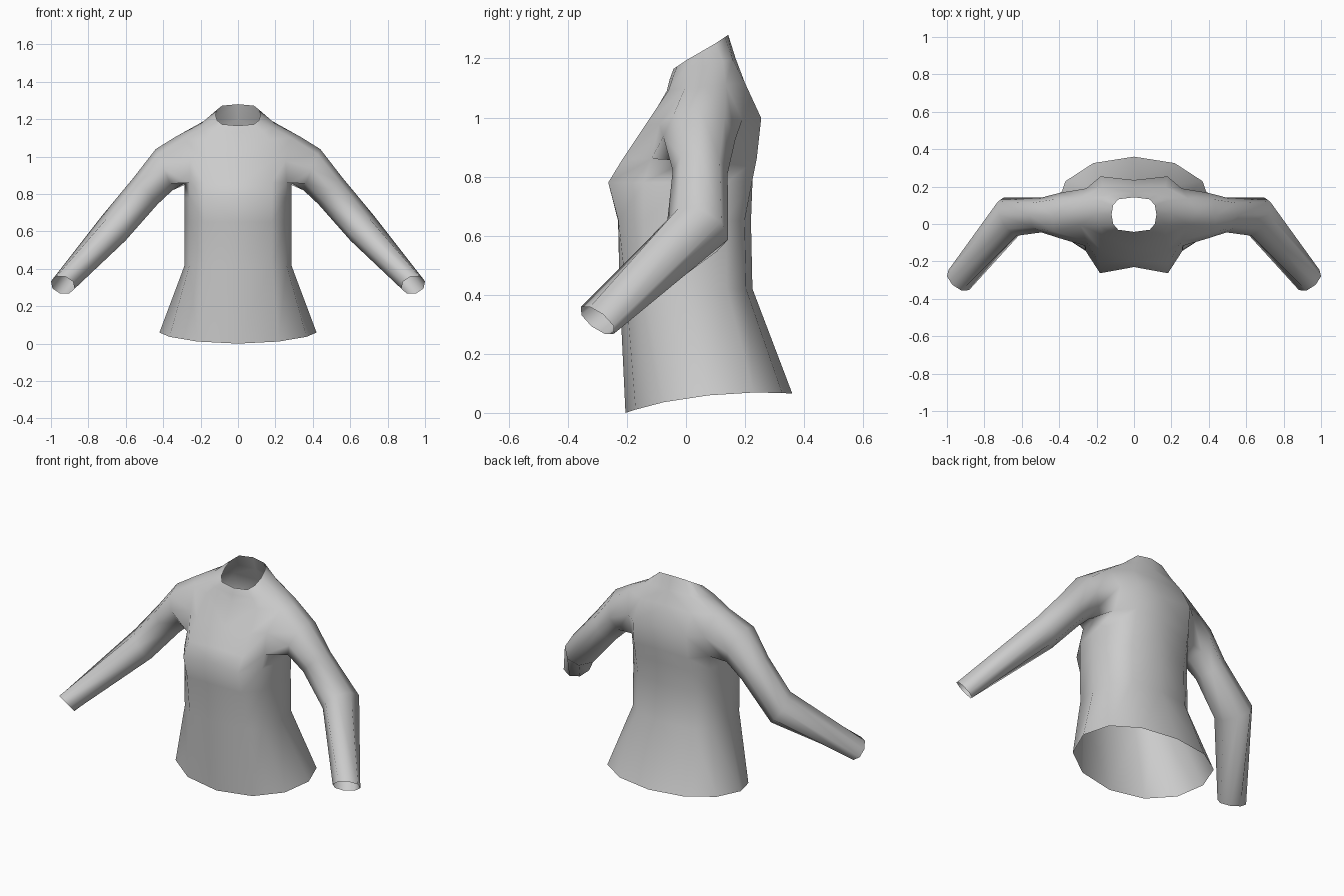
import bpy, bmesh, math
from mathutils import Vector

if "Cube" in bpy.data.objects:
    bpy.data.objects.remove(bpy.data.objects["Cube"])

cloth = bpy.data.materials.new("light grey cloth")
cloth.diffuse_color = (0.6, 0.6, 0.6, 1)
cloth.use_nodes = True
cloth.node_tree.nodes["Principled BSDF"].inputs["Base Color"].default_value = cloth.diffuse_color

bm = bmesh.new()


# Half an oval from front centre (column 0) over the side (3) to back centre (6).
# px and py square the oval off, lift raises the sides, chest and blade push columns 1 and 5 out.
def half_oval(width, front, back, z_front, z_back, px=.65, py=.7, lift=0, chest=0, blade=0):
    mid, radius = (front + back) / 2, (back - front) / 2
    verts = []
    for c in range(7):
        s, k = max(0, math.sin(math.pi * c / 6)), math.cos(math.pi * c / 6)
        if c in (0, 6):
            s = 0
        if c == 3:
            k = 0
        y = mid - radius * math.copysign(abs(k) ** py, k)
        y += -chest if c == 1 else blade if c == 5 else 0
        z = z_front + (z_back - z_front) * (1 - k) / 2 + lift * s * s
        verts.append(bm.verts.new((width * s ** px, y, z)))
    return verts


# Torso from the hem up to the collar
grid = [
    half_oval(.42, -.205, .36, 0, .065, px=.95, py=.9, lift=.027),
    half_oval(.285, -.225, .225, .42, .42),
    half_oval(.285, -.23, .22, .65, .65, chest=.02),
    half_oval(.285, -.23, .225, .78, .78, chest=.055, blade=.02),
    half_oval(.285, -.20, .23, .86, .86, chest=.035, blade=.03),
    half_oval(.28, -.135, .235, .97, 1.0, py=.4, chest=.015, blade=.03),
    half_oval(.335, -.065, .195, 1.09, 1.12, px=1, py=.9, chest=.01, blade=.02),
    half_oval(.20, -.055, .168, 1.13, 1.2, lift=.01),
    half_oval(.12, -.042, .143, 1.165, 1.28, px=.5, py=.9),
]
bm.verts.remove(grid[5][3])             # opens the armhole
grid[5][3] = None
for low, high in zip(grid, grid[1:]):
    for c in range(6):
        quad = (low[c], low[c + 1], high[c + 1], high[c])
        if None not in quad:
            bm.faces.new(quad)


# Sleeve ring: centre with one half axis to the top and one to the front
def ring(centre, up, front):
    m, u, f = Vector(centre), Vector(up), Vector(front)
    angles = [math.pi * j / 4 for j in range(8)]
    return [bm.verts.new(m - u * math.cos(a) + f * math.sin(a)) for a in angles]


armhole = [grid[4][3], grid[4][2], grid[5][2], grid[6][2],
           grid[6][3], grid[6][4], grid[5][4], grid[4][4]]
upper_arm = ring((.395, .045, .93), (.045, 0, .11), (0, -.122, .005))
lower_arm = ring((.495, .048, .815), (.065, 0, .07), (0, -.093, .005))
elbow = ring((.662, .04, .62), (.06, .01, .07), (-.033, -.103, .033))
cuff = ring((.937, -.30, .313), (.063, .02, .02), (-.015, -.056, .045))
sleeve = [armhole, upper_arm, lower_arm, elbow, cuff]
for inner, outer in zip(sleeve, sleeve[1:]):
    for j in range(8):
        k = (j + 1) % 8
        bm.faces.new((inner[j], outer[j], outer[k], inner[k]))

for f in bm.faces:
    f.smooth = True
mesh = bpy.data.meshes.new("shirt")
bm.to_mesh(mesh)
bm.free()
mesh.materials.append(cloth)
shirt = bpy.data.objects.new("shirt", mesh)
bpy.context.collection.objects.link(shirt)

# Other half by mirroring
mirror = shirt.modifiers.new("mirror", 'MIRROR')
mirror.use_clip = True
